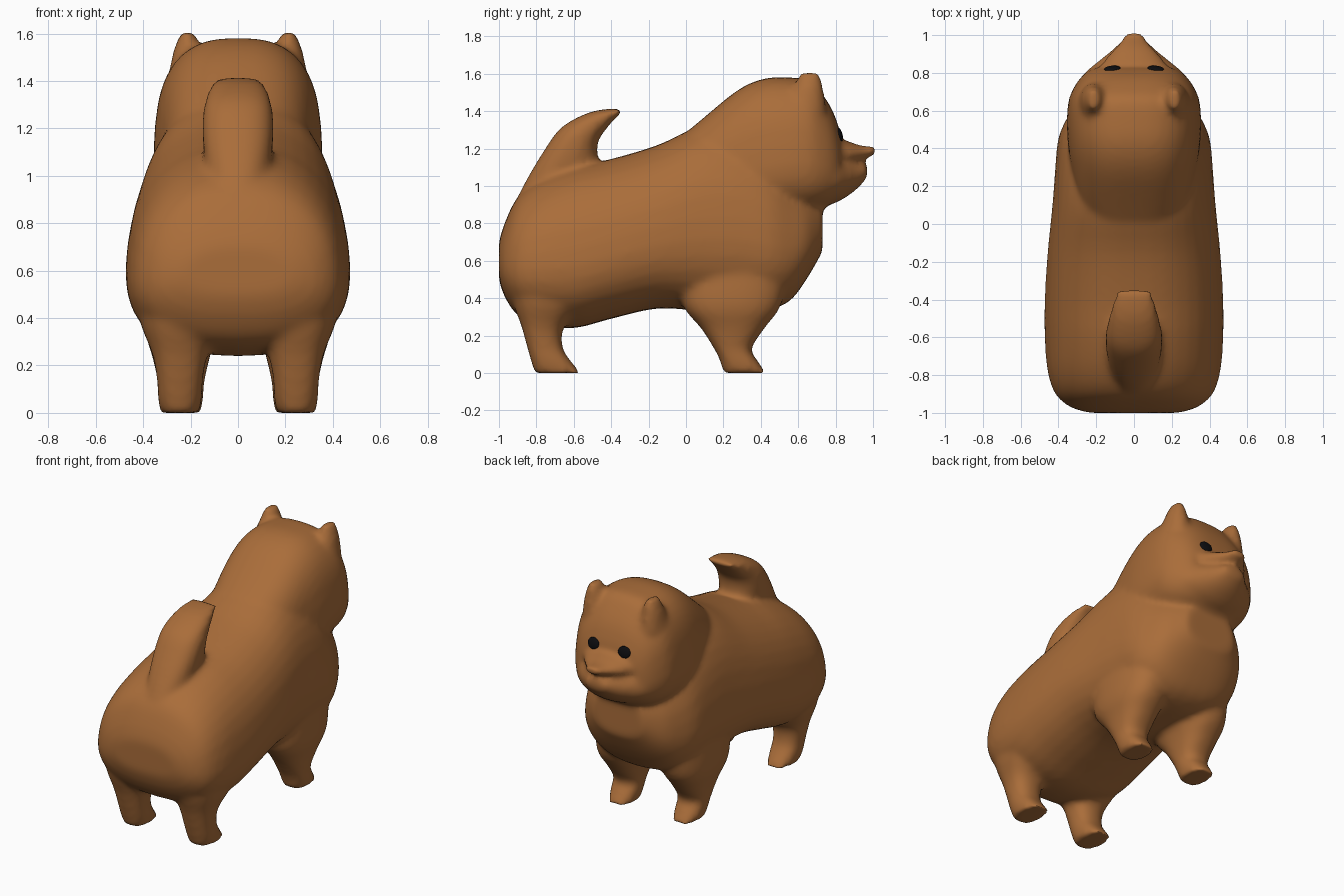
import bpy, bmesh, math
from mathutils import Vector

cube = bpy.data.objects.get("Cube")
if cube:
    bpy.data.objects.remove(cube)


def material(name, rgb, rough):
    m = bpy.data.materials.new(name)
    m.use_nodes = True
    m.diffuse_color = (*rgb, 1)
    node = m.node_tree.nodes["Principled BSDF"]
    node.inputs["Base Color"].default_value = (*rgb, 1)
    node.inputs["Roughness"].default_value = rough
    return m


fur = material("ginger fur", (0.40, 0.153, 0.042), 0.9)
black = material("eye black", (0.004, 0.004, 0.005), 0.6)

bm = bmesh.new()


def flow(rows, steps=4):
    """Catmull-Rom rows in between the given ones."""
    rows = [Vector(r) for r in rows]
    padded = [rows[0]] + rows + [rows[-1]]
    out = []
    for p, a, b, q in zip(padded, padded[1:], padded[2:], padded[3:]):
        for k in range(steps):
            t = k / steps
            out.append((a * 2 + (b - p) * t + (p * 2 - a * 5 + b * 4 - q) * t ** 2
                        + (a * 3 - p - b * 3 + q) * t ** 3) / 2)
    return out + [rows[-1]]


def loft(rings, cx=0, power=2.0, taper=0, sides=36):
    """Skin ovals; each is two profile points (y, z), (y, z) and a half width.
    Taper narrows the oval toward its second point."""
    loops = []
    for y1, z1, y2, z2, hw in flow(rings):
        a, b = Vector((cx, y1, z1)), Vector((cx, y2, z2))
        mid, half = (a + b) / 2, (b - a) / 2
        loop = []
        for i in range(sides):
            t = math.tau * i / sides
            c, s = math.cos(t), math.sin(t)
            c = math.copysign(abs(c) ** (2 / power), c)
            s = math.copysign(abs(s) ** (2 / power), s)
            wide = hw * s * (1 - taper * c)
            loop.append(bm.verts.new(mid + half * c + Vector((wide, 0, 0))))
        loops.append(loop)
    for lo, hi in zip(loops, loops[1:]):
        for i in range(sides):
            j = (i + 1) % sides
            bm.faces.new((lo[i], lo[j], hi[j], hi[i]))
    bm.faces.new(loops[0])
    bm.faces.new(loops[-1])


def along_y(rows, **kw):
    loft([(y, lo, y, hi, w) for y, lo, hi, w in rows], **kw)


# Torso, rump to chest
along_y([(-1.0, .5, .7, .23), (-.97, .41, .8, .33), (-.9, .31, .94, .41),
         (-.78, .26, 1.03, .45), (-.6, .24, 1.1, .465), (-.4, .29, 1.145, .465),
         (-.15, .345, 1.22, .45), (.1, .33, 1.33, .425), (.3, .33, 1.32, .41),
         (.45, .34, 1.22, .395), (.56, .39, 1.1, .35), (.65, .51, 1.0, .29),
         (.73, .65, .94, .18)], power=2.4, taper=.13)

# Neck mane and head
along_y([(-.1, .8, 1.2, .22), (.1, .8, 1.37, .29), (.28, .8, 1.515, .325),
         (.42, .82, 1.575, .345), (.56, .85, 1.58, .35), (.66, .86, 1.565, .34),
         (.73, .88, 1.49, .31), (.785, .91, 1.4, .27), (.825, .95, 1.29, .22)],
        power=2.7, taper=.1)

# Muzzle and jaw
along_y([(.74, 1.06, 1.27, .22), (.85, 1.1, 1.245, .17), (.94, 1.14, 1.215, .095),
         (1.01, 1.165, 1.215, .045)])
along_y([(.7, .88, 1.2, .31), (.8, .91, 1.18, .26), (.87, .95, 1.15, .18),
         (.92, .99, 1.13, .12), (.97, 1.045, 1.12, .07)])

# Tail curling forward over the back
loft([(-.94, .86, -.42, .95, .12), (-.86, 1.02, -.46, 1.1, .14),
      (-.765, 1.18, -.475, 1.19, .15), (-.67, 1.31, -.465, 1.25, .145),
      (-.54, 1.385, -.43, 1.3, .128), (-.44, 1.41, -.39, 1.35, .11),
      (-.34, 1.415, -.345, 1.39, .09)], power=2.4)

for side in (-1, 1):
    # Hind leg and paw
    loft([(-.95, .6, -.4, .6, .18), (-.93, .4, -.52, .4, .172),
          (-.88, .25, -.65, .25, .117), (-.85, .14, -.66, .14, .097),
          (-.83, .07, -.62, .07, .094), (-.81, .0, -.56, .0, .083)],
         cx=side * .245, power=2.4)
    # Foreleg and paw
    loft([(-.04, .6, .54, .6, .14), (-.02, .37, .51, .37, .155),
          (.08, .24, .42, .24, .122), (.15, .13, .35, .13, .098),
          (.18, .07, .38, .07, .095), (.2, .0, .43, .0, .083)],
         cx=side * .24, power=2.4)
    # Ear
    loft([(.5, 1.4, .75, 1.4, .085), (.57, 1.52, .735, 1.52, .062),
          (.61, 1.605, .715, 1.605, .03)], cx=side * .213)

bmesh.ops.recalc_face_normals(bm, faces=bm.faces)
mesh = bpy.data.meshes.new("furry_body")
bm.to_mesh(mesh)
bm.free()
body = bpy.data.objects.new("furry_body", mesh)
bpy.context.collection.objects.link(body)

# Blend the parts into one coat
remesh = body.modifiers.new("blend", "REMESH")
remesh.mode = "VOXEL"
remesh.voxel_size = 0.018
soften = body.modifiers.new("soften", "SMOOTH")
soften.factor = 0.5
soften.iterations = 10
bpy.context.view_layer.objects.active = body
body.select_set(True)
for name in ("blend", "soften"):
    bpy.ops.object.modifier_apply(modifier=name)
body.data.materials.clear()
body.data.materials.append(fur)
bpy.ops.object.shade_smooth()

# Eyes laid on the face
for side, label in ((-1, "right_eye"), (1, "left_eye")):
    hit, point, normal, _ = body.ray_cast(Vector((side * .115, 2, 1.275)), Vector((0, -1, 0)))
    bpy.ops.mesh.primitive_uv_sphere_add(segments=16, ring_count=8, radius=1, location=point)
    eye = bpy.context.object
    eye.name = label
    eye.scale = (.044, .038, .014)
    eye.rotation_euler = normal.to_track_quat("Z", "Y").to_euler()
    eye.data.materials.append(black)
    bpy.ops.object.shade_smooth()
